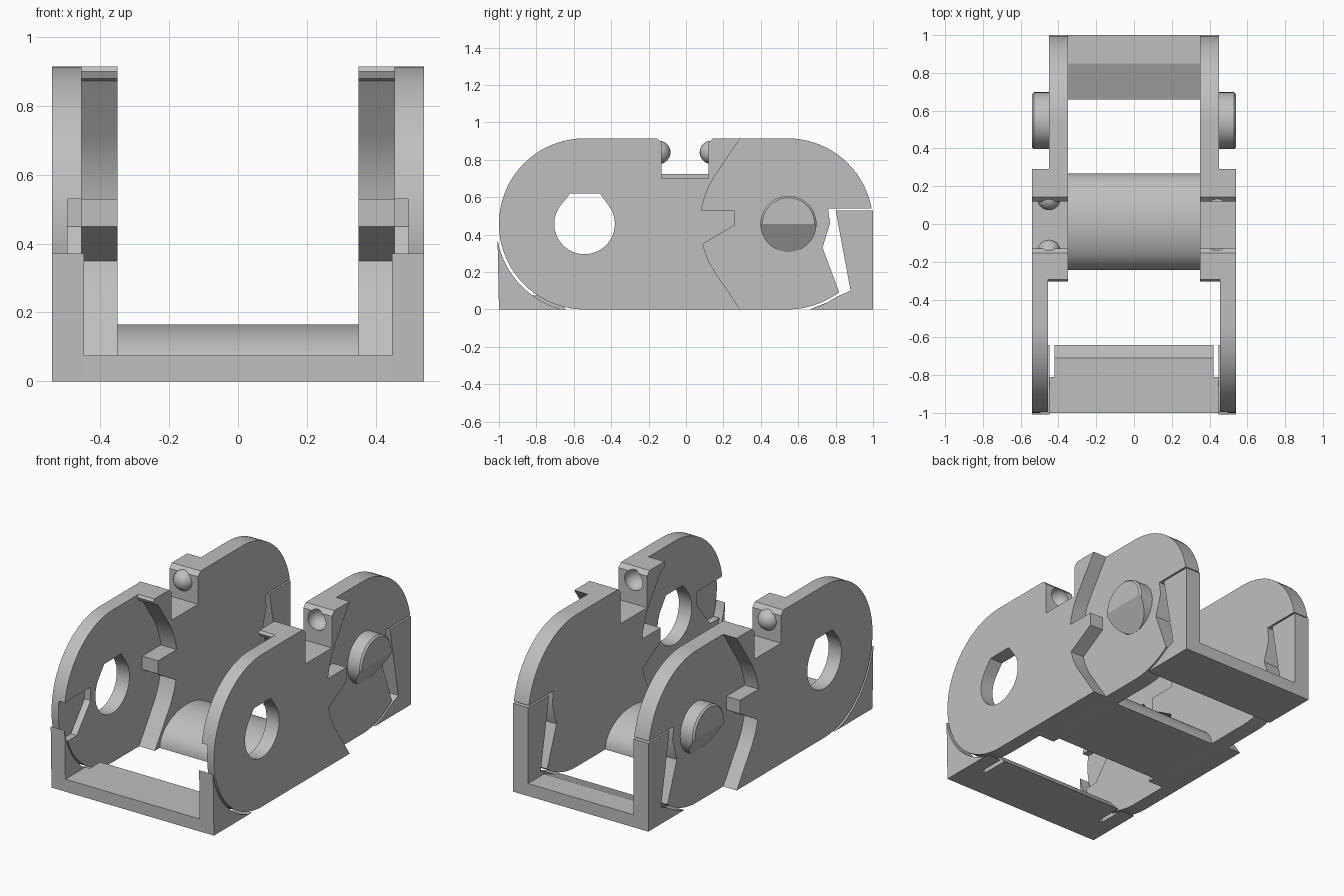
import bpy, bmesh
from math import sin, cos, radians, pi
from mathutils import Vector, Matrix

cube = bpy.data.objects.get("Cube")
if cube:
    bpy.data.objects.remove(cube, do_unlink=True)

grey = bpy.data.materials.new("light_grey")
grey.use_nodes = True
grey.diffuse_color = (0.52, 0.52, 0.52, 1)
grey.node_tree.nodes["Principled BSDF"].inputs["Base Color"].default_value = (0.52, 0.52, 0.52, 1)

R = 0.4575          # half the link height
PY = 0.5425         # pivot distance from the middle


def finish(name, bm):
    bmesh.ops.recalc_face_normals(bm, faces=bm.faces)
    me = bpy.data.meshes.new(name)
    bm.to_mesh(me)
    bm.free()
    me.materials.append(grey)
    ob = bpy.data.objects.new(name, me)
    bpy.context.collection.objects.link(ob)
    return ob


def prism(name, pts, x0, x1):
    """Extrude a (y, z) outline from x0 to x1."""
    bm = bmesh.new()
    face = bm.faces.new([bm.verts.new((x0, y, z)) for y, z in pts])
    ext = bmesh.ops.extrude_face_region(bm, geom=[face])["geom"]
    verts = [v for v in ext if isinstance(v, bmesh.types.BMVert)]
    bmesh.ops.translate(bm, verts=verts, vec=(x1 - x0, 0, 0))
    return finish(name, bm)


def ball(name, x, y, z, r):
    bm = bmesh.new()
    bmesh.ops.create_uvsphere(bm, u_segments=24, v_segments=16, radius=r)
    bmesh.ops.translate(bm, verts=bm.verts, vec=(x, y, z))
    return finish(name, bm)


def cut(ob, cutters):
    for c in cutters:
        c.hide_render = True
        m = ob.modifiers.new("cut", 'BOOLEAN')
        m.operation, m.solver, m.object = 'DIFFERENCE', 'EXACT', c
    bpy.context.view_layer.update()
    me = bpy.data.meshes.new_from_object(ob.evaluated_get(bpy.context.evaluated_depsgraph_get()))
    ob.modifiers.clear()
    ob.data = me
    for c in cutters:
        bpy.data.objects.remove(c, do_unlink=True)


def smooth(ob):
    bpy.ops.object.select_all(action='DESELECT')
    ob.select_set(True)
    bpy.context.view_layer.objects.active = ob
    bpy.ops.object.shade_smooth_by_angle(angle=radians(25))


def arc(cy, cz, r, a0, a1, n=24):
    return [(cy + r * cos(radians(a0 + (a1 - a0) * i / n)),
             cz + r * sin(radians(a0 + (a1 - a0) * i / n))) for i in range(n + 1)]


def flip(pts):
    return [(-y, z) for y, z in pts]


def recess(top):
    """Outline of the step around the pivot, leaving a stop block standing."""
    curve = arc(PY, R, 0.465, 147, 171, 8) + [(0.26, 0.53), (0.26, 0.45), (0.09, 0.35)]
    curve += arc(PY, R, 0.465, 195, 213, 6)
    return top + curve + [(0.29, 0), (0.29, -0.1), (1.2, -0.1), (1.2, 1.1)]


stadium = arc(PY, R, R, -90, 90, 40) + arc(-PY, R, R, 90, 270, 40)
hole = [(-0.46, 0.62), (-0.62, 0.62)] + arc(-PY, R, 0.162, 145, 395, 40)
pocket = [(-1.1, 0.53), (-0.75, 0.53), (-0.75, 0.45), (-0.88, 0.29), (-1.1, 0.29)]
heel_gap = [(0.76, 0.54), (1.2, 0.54), (1.2, -0.1), (0.82, -0.1), (0.82, 0.09),
            (0.73, 0.33), (0.77, 0.46)]
post = [(0.80, 0.53), (1, 0.53), (1, 0), (0.66, 0), (0.74, 0.03), (0.82, 0.075), (0.88, 0.1)]
corner = [(-1, 0)] + arc(-PY, R, 0.473, 190.5, 255, 16) + [(-0.64, 0)]

for s, side in ((1, "left"), (-1, "right")):
    # Side plate with steps, hole, pocket and snap notch
    plate = prism(side + "_side_plate", stadium, 0.35 * s, 0.54 * s)
    floor = 0.70 if s > 0 else 0.725
    notch = [(-0.13, floor), (0.12, floor), (0.12, 0.89), (0.145, 0.916), (0.145, 1),
             (-0.155, 1), (-0.155, 0.916), (-0.13, 0.89)]
    cutters = [
        prism("outer_step", recess([(0.29, 1.1), (0.29, 0.915)]), 0.45 * s, 0.7 * s),
        prism("inner_step", flip(recess([(0.29, 1.1), (0.295, 0.915), (0.305, 0.9),
                                         (0.295, 0.88), (0.265, 0.872)])), 0.2 * s, 0.455 * s),
        prism("hole", hole, 0.2 * s, 0.7 * s),
        prism("pocket", pocket, 0.4 * s, 0.495 * s),
        prism("heel_gap", heel_gap, 0.2 * s, 0.7 * s),
        prism("notch", notch, 0.2 * s, 0.7 * s),
    ]
    # Snap dents on one side, snap balls on the other
    for y in (-0.145, 0.135):
        if s > 0:
            cutters.append(ball("dent", 0.44, y, 0.84, 0.062))
        else:
            smooth(ball("snap_ball_" + ("front" if y < 0 else "back"), -0.45, y, 0.84, 0.062))
    cut(plate, cutters)
    smooth(plate)

    # Pivot pin, bevelled rim and sloping lower half
    bm = bmesh.new()
    bmesh.ops.create_cone(bm, cap_ends=True, segments=48, radius1=0.15, radius2=0.15, depth=0.1)
    rim = [e for e in bm.edges if all(v.co.z > 0 for v in e.verts)]
    bmesh.ops.bevel(bm, geom=rim, offset=0.01, segments=1, affect='EDGES')
    turn = Matrix.Translation((0.49 * s, PY + 0.005, R)) @ Matrix.Rotation(s * pi / 2, 4, 'Y')
    bmesh.ops.transform(bm, matrix=turn, verts=bm.verts)
    sliced = bmesh.ops.bisect_plane(bm, geom=bm.verts[:] + bm.edges[:] + bm.faces[:],
                                    plane_co=(0.54 * s, 0, R),
                                    plane_no=Vector((0.15 * s, 0, -0.09)).normalized(),
                                    clear_outer=True)
    bmesh.ops.holes_fill(bm, edges=[e for e in bm.edges if e.is_boundary], sides=0)
    smooth(finish(side + "_pivot_pin", bm))

    # Corner supports beneath the rounded ends
    smooth(prism(side + "_front_corner", corner, 0.447 * s, 0.54 * s))
    prism(side + "_back_post", post, 0.35 * s, 0.45 * s)

# Cross bars joining the sides
prism("front_bar", [(-1, 0), (-1, 0.075), (-0.71, 0.075), (-0.64, 0)], -0.42, 0.42)
prism("front_bar_wide", [(-1, 0), (-1, 0.075), (-0.81, 0.075), (-0.81, 0)], -0.45, 0.45)
prism("back_bar", [(1, 0), (1, 0.075), (0.85, 0.075), (0.66, 0)], -0.355, 0.355)
hump = [(0.012 + 0.255 * cos(pi * i / 32), 0.165 * sin(pi * i / 32)) for i in range(33)]
smooth(prism("middle_bar", hump, -0.355, 0.355))
